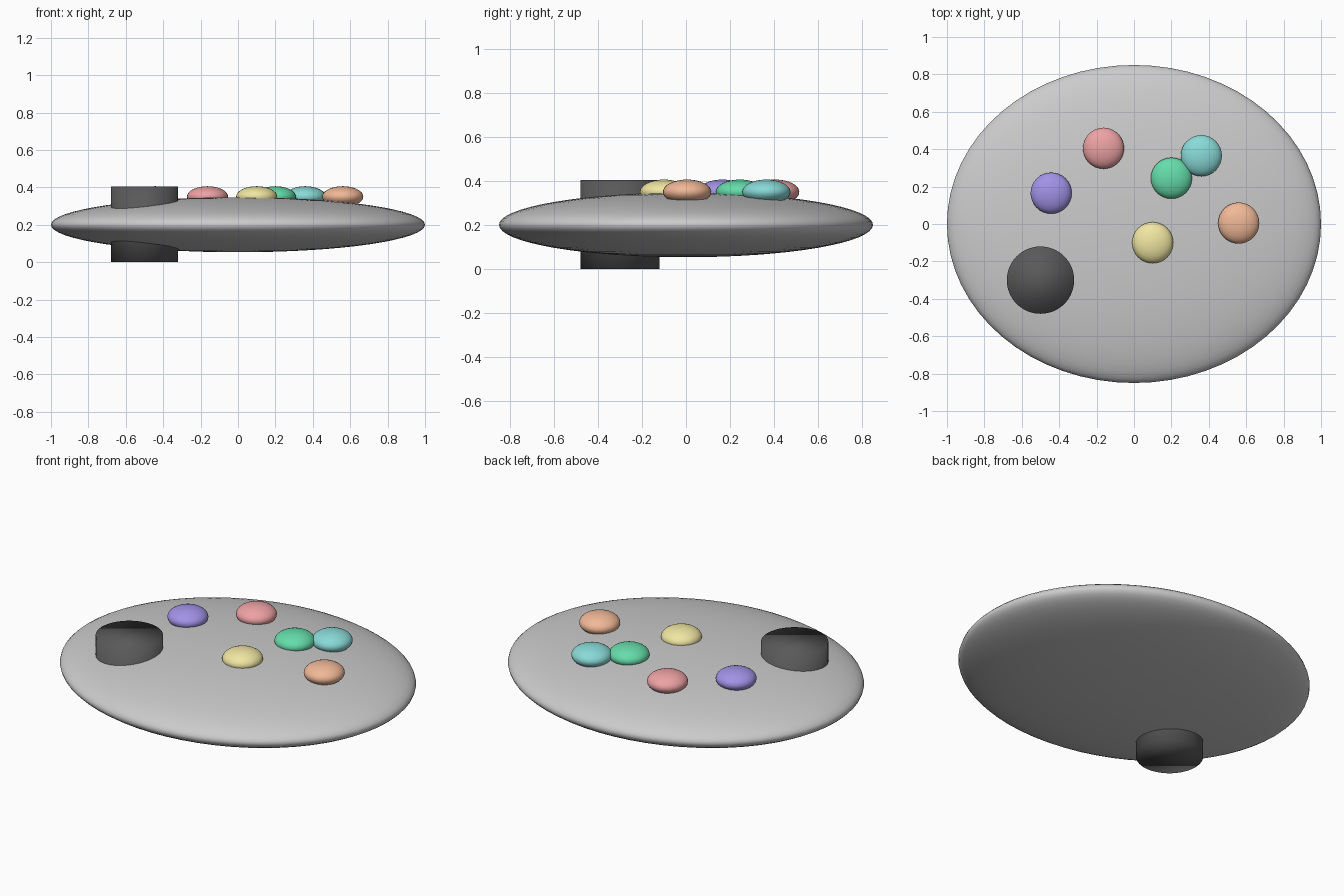
import bpy

if "Cube" in bpy.data.objects:
    bpy.data.objects.remove(bpy.data.objects["Cube"])


def finish(name, color=None):
    obj = bpy.context.object
    obj.name = name
    bpy.ops.object.transform_apply(location=False, rotation=False, scale=True)
    bpy.ops.object.shade_smooth()
    if color:
        mat = bpy.data.materials.new(name + "_color")
        mat.diffuse_color = (*color, 1)
        mat.use_nodes = True
        mat.node_tree.nodes["Principled BSDF"].inputs["Base Color"].default_value = mat.diffuse_color
        obj.data.materials.append(mat)
    return obj


def ellipsoid(name, loc, size, segs, rings, color=None):
    bpy.ops.mesh.primitive_uv_sphere_add(segments=segs, ring_count=rings, radius=1, location=loc)
    bpy.context.object.scale = size
    return finish(name, color)


# Flattened oval palette board
ellipsoid("palette_board", (0, 0, 0.2), (1, 0.85, 0.147), 64, 32)

# Dark thumb-hole plug passing through the board
bpy.ops.mesh.primitive_cylinder_add(vertices=64, radius=0.18, depth=0.404, location=(-0.5, -0.3, 0.202))
finish("thumb_hole_plug", (0.1, 0.1, 0.1))

# Paint blobs half sunk into the top
blobs = {
    "red": (-0.163, 0.405, (0.85, 0.36, 0.37)),
    "purple": (-0.443, 0.165, (0.36, 0.29, 0.80)),
    "green": (0.20, 0.245, (0.13, 0.72, 0.40)),
    "teal": (0.36, 0.365, (0.25, 0.70, 0.68)),
    "orange": (0.56, 0.005, (0.88, 0.48, 0.31)),
    "yellow": (0.10, -0.10, (0.87, 0.79, 0.36)),
}
for name, (x, y, color) in blobs.items():
    ellipsoid(name + "_paint_blob", (x, y, 0.35), (0.11, 0.11, 0.056), 32, 16, color)
